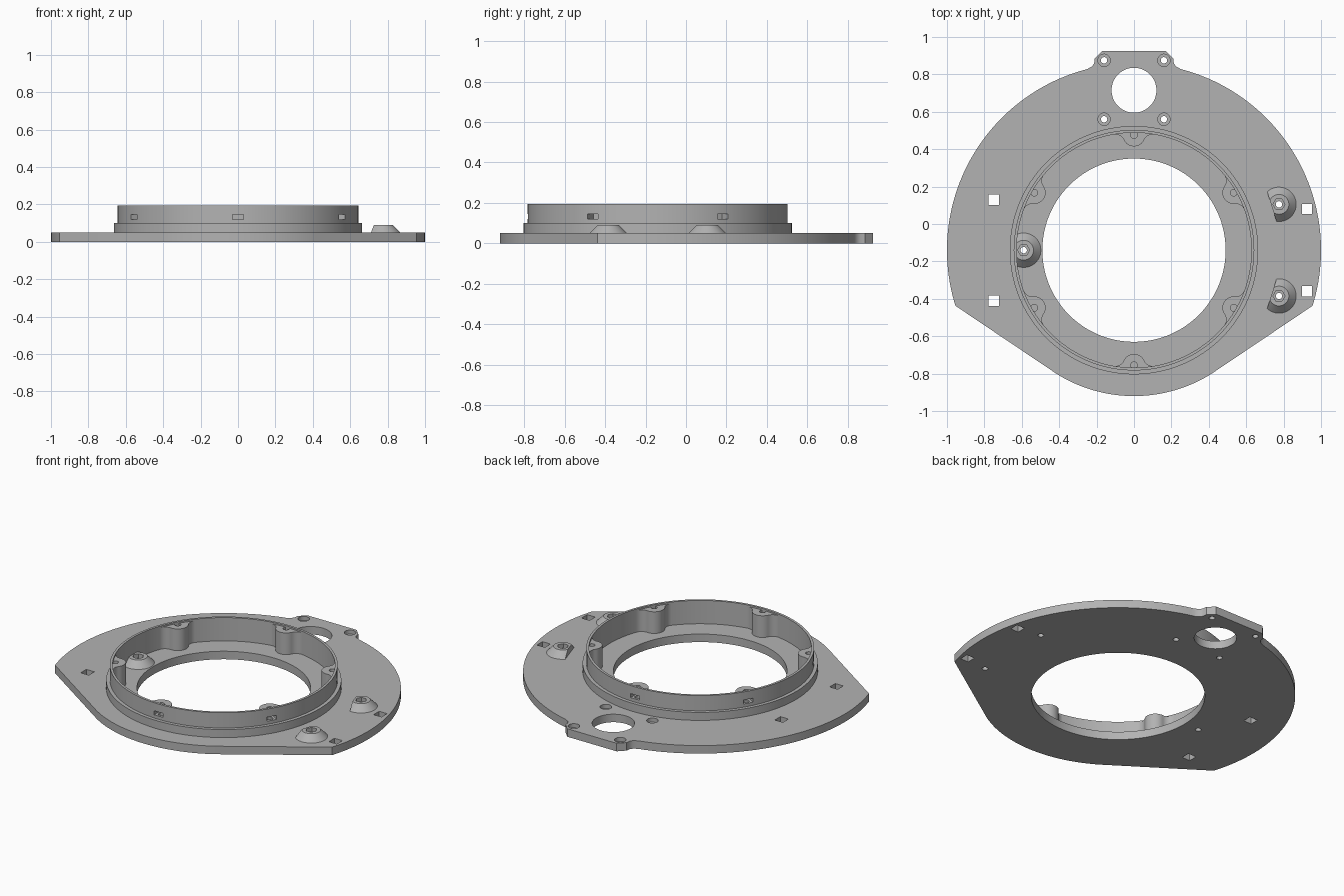
import bpy, bmesh
from math import sin, cos, pi, radians, acos, atan2, hypot
from mathutils import Matrix

if "Cube" in bpy.data.objects:
    bpy.data.objects.remove(bpy.data.objects["Cube"])

grey = bpy.data.materials.new("plain grey")
grey.use_nodes = True
grey.diffuse_color = (0.45, 0.45, 0.45, 1)
grey.node_tree.nodes["Principled BSDF"].inputs["Base Color"].default_value = grey.diffuse_color

CY = -0.14          # ring centre along y
PLATE, TOP = 0.05, 0.195


def arc(x, y, r, a0, a1, n):
    steps = [radians(a0 + (a1 - a0) * i / n) for i in range(n + 1)]
    return [(x + r * cos(a), y + r * sin(a)) for a in steps]


def circle(x, y, r, n=32):
    return arc(x, y, r, 0, 360, n)[:-1]


def rect(x, y, w, h):
    return [(x - w / 2, y - h / 2), (x + w / 2, y - h / 2),
            (x + w / 2, y + h / 2), (x - w / 2, y + h / 2)]


def finish(name, bm, matrix=None):
    bmesh.ops.recalc_face_normals(bm, faces=bm.faces)
    if matrix:
        bm.transform(matrix)
    mesh = bpy.data.meshes.new(name)
    bm.to_mesh(mesh)
    bm.free()
    mesh.materials.append(grey)
    obj = bpy.data.objects.new(name, mesh)
    bpy.context.collection.objects.link(obj)
    return obj


def prism(name, pts, z0, z1, matrix=None):
    bm = bmesh.new()
    face = bm.faces.new([bm.verts.new((x, y, z0)) for x, y in pts])
    new = bmesh.ops.extrude_face_region(bm, geom=[face])["geom"]
    verts = [v for v in new if isinstance(v, bmesh.types.BMVert)]
    bmesh.ops.translate(bm, verts=verts, vec=(0, 0, z1 - z0))
    return finish(name, bm, matrix)


def lathe(name, profile, x, y, n):
    # closed (radius, z) profile spun around a vertical axis
    bm = bmesh.new()
    rings = [[bm.verts.new((x + r * cos(2 * pi * i / n), y + r * sin(2 * pi * i / n), z))
              for r, z in profile] for i in range(n)]
    for i in range(n):
        a, b = rings[i], rings[(i + 1) % n]
        for j in range(len(profile)):
            k = (j + 1) % len(profile)
            bm.faces.new((a[j], b[j], b[k], a[k]))
    return finish(name, bm)


def cut(obj, cutters):
    bpy.ops.object.select_all(action='DESELECT')
    bpy.context.view_layer.objects.active = obj
    obj.select_set(True)
    for c in cutters:
        c.hide_render = True
        mod = obj.modifiers.new("cut", 'BOOLEAN')
        mod.operation, mod.solver, mod.object = 'DIFFERENCE', 'EXACT', c
        bpy.ops.object.modifier_apply(modifier=mod.name)
    bpy.ops.object.shade_smooth_by_angle(angle=radians(30))


def hole(x, y, r, z0=-0.1, z1=0.3, n=32):
    return prism("cutter", circle(x, y, r, n), z0, z1)


# Plate outline: right half from the tab down to the bottom, then mirrored
half = [(0.17, 0.925), (0.21, 0.885), (0.213, 0.86), (0.225, 0.842)]
half += arc(0, CY, 1.0, 75.5, -17.3, 60)
half += arc(0, CY, 0.78, -58, -90, 20)
outline = half + [(-x, y) for x, y in reversed(half[:-1])]
plate = prism("base_plate", outline, 0, PLATE)

# Openings in the plate
mounts = [(0.775, 0.105, -1), (0.775, -0.385, -1), (-0.59, CY, 1)]
openings = [hole(0, CY, 0.49, n=128), hole(0, 0.715, 0.12, n=64)]
for x in (-0.16, 0.16):
    for y in (0.56, 0.875):
        openings += [hole(x, y, 0.017), hole(x, y, 0.033, 0.025)]
for x, y in ((-0.75, 0.13), (-0.75, -0.41), (0.925, 0.08), (0.925, -0.36)):
    openings.append(prism("cutter", rect(x, y, 0.055, 0.055), -0.1, 0.1))
mount_holes = [hole(x, y, 0.017) for x, y, s in mounts]
cut(plate, openings + mount_holes)

# Stepped ring wall
RIN = 0.628
ring = lathe("ring_wall", [(RIN, 0.045), (0.664, 0.045), (0.664, 0.1),
                           (0.643, 0.1), (0.643, TOP), (RIN, TOP)], 0, CY, 128)

# Filleted screw bosses with radial nut slots
BR, BC, FR = 0.06, 0.615, 0.05
fc = RIN - FR
spread = acos((fc ** 2 + BC ** 2 - (BR + FR) ** 2) / (2 * fc * BC))
fx, fy = fc * cos(spread), fc * sin(spread)
lean = atan2(fy, BC - fx) * 180 / pi
side = arc(fx, fy, FR, spread * 180 / pi, -lean, 10)
tip = arc(BC, 0, BR, 180 - lean, 180 + lean, 20)
back = arc(0, 0, 0.637, -spread * 180 / pi, spread * 180 / pi, 12)
boss_shape = side + tip[1:-1] + [(x, -y) for x, y in reversed(side)] + back

slots = []
for i in range(6):
    turn = Matrix.Translation((0, CY, 0)) @ Matrix.Rotation(radians(30 + 60 * i), 4, 'Z')
    boss = prism(f"screw_boss_{i + 1}", boss_shape, 0.045, 0.185, turn)
    slot = prism("cutter", rect(0.645, 0, 0.12, 0.06), 0.12, 0.145, turn)
    screw = prism("cutter", circle(BC, 0, 0.018), 0.07, 0.3, turn)
    cut(boss, [slot, screw])
    slots += [slot, screw]
cut(ring, slots[::2])

# Conical mounts, trimmed flat on one side, with hexagonal pockets
helpers = openings + mount_holes + slots
for i, (x, y, s) in enumerate(mounts):
    bm = bmesh.new()
    bmesh.ops.create_cone(bm, cap_ends=True, segments=48, radius1=0.097, radius2=0.053,
                          depth=0.045, matrix=Matrix.Translation((x, y, 0.0675)))
    cone = finish(f"cone_mount_{i + 1}", bm)
    d = hypot(x, y - CY)
    turn = Matrix.Translation((x, y, 0)) @ Matrix.Rotation(atan2(s * (y - CY) / d, s * x / d), 4, 'Z')
    trim = prism("cutter", rect(0.14, 0, 0.2, 0.4), 0, 0.2, turn)
    pocket = hole(x, y, 0.032, 0.065, n=6)
    cut(cone, [trim, pocket, mount_holes[i]])
    helpers += [trim, pocket]

for h in helpers:
    bpy.data.objects.remove(h)
